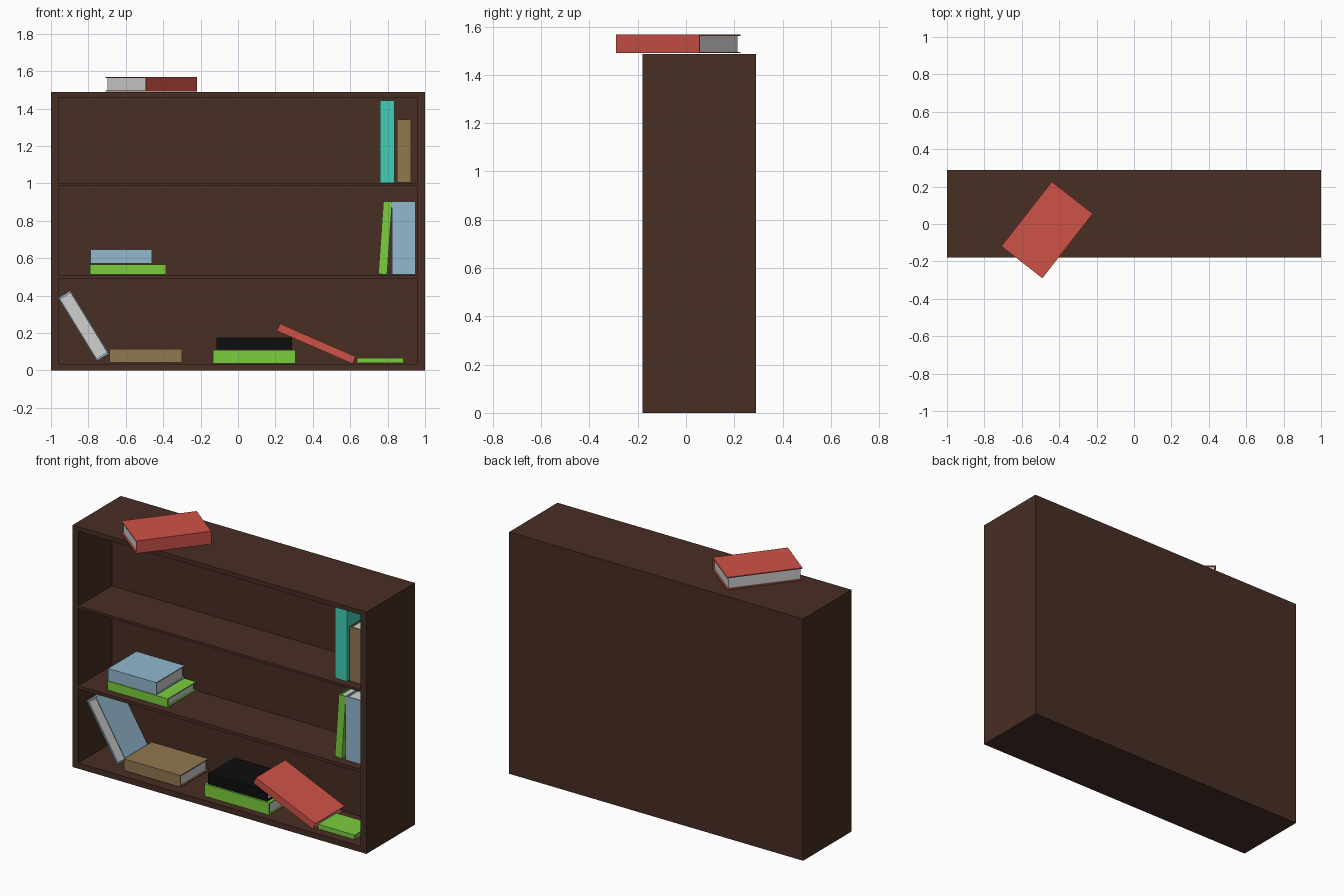
import bpy, bmesh
from math import radians
from mathutils import Matrix, Vector

if "Cube" in bpy.data.objects:
    bpy.data.objects.remove(bpy.data.objects["Cube"])


def material(name, rgb):
    """Flat colour from 8-bit sRGB."""
    m = bpy.data.materials.new(name)
    lin = [((c / 255 + 0.055) / 1.055) ** 2.4 if c > 10 else c / 255 / 12.92 for c in rgb]
    m.diffuse_color = (*lin, 1)
    m.use_nodes = True
    m.node_tree.nodes["Principled BSDF"].inputs["Base Color"].default_value = m.diffuse_color
    return m


WOOD = material("dark_wood", (72, 46, 36))
PAGES = material("page_grey", (208, 208, 208))
RED = material("red_cover", (207, 82, 71))
LIME = material("lime_cover", (123, 206, 62))
BLUE = material("blue_cover", (146, 184, 206))
TEAL = material("teal_cover", (65, 207, 182))
TAN = material("tan_cover", (145, 119, 80))
BLACK = material("black_cover", (14, 14, 14))

FRONT, BACK, INNER = -0.18, 0.29, 0.145


def finish(bm, name, mats):
    bmesh.ops.recalc_face_normals(bm, faces=bm.faces[:])
    me = bpy.data.meshes.new(name)
    bm.to_mesh(me)
    bm.free()
    for m in mats:
        me.materials.append(m)
    ob = bpy.data.objects.new(name, me)
    bpy.context.collection.objects.link(ob)
    return ob


def bookcase():
    """Front panel as a grid, three cells pushed in, outer rim pulled back."""
    xs = [-1, -0.96, 0.96, 1]
    zs = [0, 0.035, 0.49, 0.51, 0.985, 1.0, 1.46, 1.487]
    bm = bmesh.new()
    v = [[bm.verts.new((x, FRONT, z)) for z in zs] for x in xs]
    cells = []
    for i in range(len(xs) - 1):
        for j in range(len(zs) - 1):
            f = bm.faces.new((v[i][j], v[i + 1][j], v[i + 1][j + 1], v[i][j + 1]))
            if i == 1 and j in (1, 3, 5):
                cells.append(f)
    rim = [e for e in bm.edges if e.is_boundary]
    # compartments
    new = bmesh.ops.extrude_discrete_faces(bm, faces=cells)["faces"]
    for f in new:
        for p in f.verts:
            p.co.y = INNER
    # outer walls and back
    ext = bmesh.ops.extrude_edge_only(bm, edges=rim)["geom"]
    for p in ext:
        if isinstance(p, bmesh.types.BMVert):
            p.co.y = BACK
    back = [e for e in ext if isinstance(e, bmesh.types.BMEdge)
            and all(p.co.y == e.verts[0].co.y for p in e.verts) and e.is_boundary]
    bmesh.ops.edgeloop_fill(bm, edges=back)
    finish(bm, "bookcase", [WOOD])


def book(name, cover, origin, length, width, thick, tilt=0, yaw=0, spine_back=False):
    """Book along local x, spine at y = 0, lying flat; tilt turns it in the front plane."""
    c, lip = 0.006, 0.009
    bm = bmesh.new()
    # cover: C-shaped profile swept along the spine
    prof = [(0, 0), (width, 0), (width, c), (c, c),
            (c, thick - c), (width, thick - c), (width, thick), (0, thick)]
    f = bm.faces.new([bm.verts.new((0, y, z)) for y, z in prof])
    ext = bmesh.ops.extrude_face_region(bm, geom=[f])["geom"]
    bmesh.ops.translate(bm, vec=(length, 0, 0),
                        verts=[g for g in ext if isinstance(g, bmesh.types.BMVert)])
    # page block
    cover_faces = set(bm.faces)
    size = Vector((length - 2 * lip, width - c - lip, thick - 2 * c))
    mid = Vector((length / 2, (width + c - lip) / 2, thick / 2))
    bmesh.ops.create_cube(bm, size=1, matrix=Matrix.Translation(mid) @ Matrix.Diagonal((*size, 1)))
    for f in bm.faces:
        if f not in cover_faces:
            f.material_index = 1
    if spine_back:
        for p in bm.verts:
            p.co.y = width - p.co.y
    ob = finish(bm, name, [cover, PAGES])
    ob.matrix_world = (Matrix.Translation(origin) @ Matrix.Rotation(radians(yaw), 4, 'Z')
                       @ Matrix.Rotation(radians(-tilt), 4, 'Y'))


bookcase()

# on top of the case
book("red_book_on_top", RED, (-0.49, -0.29, 1.49), 0.438, 0.278, 0.078, yaw=52)

# top shelf, standing
book("teal_standing_book", TEAL, (0.838, -0.14, 1.002), 0.44, 0.27, 0.08, tilt=90)
book("tan_standing_book", TAN, (0.926, -0.13, 1.005), 0.335, 0.26, 0.076, tilt=90)

# middle shelf
book("lime_leaning_book", LIME, (0.797, -0.13, 0.512), 0.39, 0.26, 0.047, tilt=86)
book("blue_standing_book", BLUE, (0.948, -0.13, 0.512), 0.392, 0.26, 0.124, tilt=90)
book("lime_flat_book", LIME, (-0.792, -0.135, 0.512), 0.408, 0.275, 0.054)
book("blue_flat_book", BLUE, (-0.788, -0.137, 0.57), 0.328, 0.275, 0.076)

# bottom shelf
book("blue_leaning_book", BLUE, (-0.69, -0.1, 0.09), 0.395, 0.22, 0.076, tilt=121.5, spine_back=True)
book("tan_flat_book", TAN, (-0.686, -0.13, 0.043), 0.386, 0.27, 0.072)
book("lime_lower_book", LIME, (-0.133, -0.135, 0.036), 0.44, 0.27, 0.074)
book("black_flat_book", BLACK, (-0.115, -0.125, 0.111), 0.403, 0.25, 0.066)
book("red_leaning_book", RED, (0.208, -0.147, 0.211), 0.441, 0.285, 0.042, tilt=-23.5)
book("lime_small_book", LIME, (0.635, -0.13, 0.038), 0.25, 0.18, 0.028)
